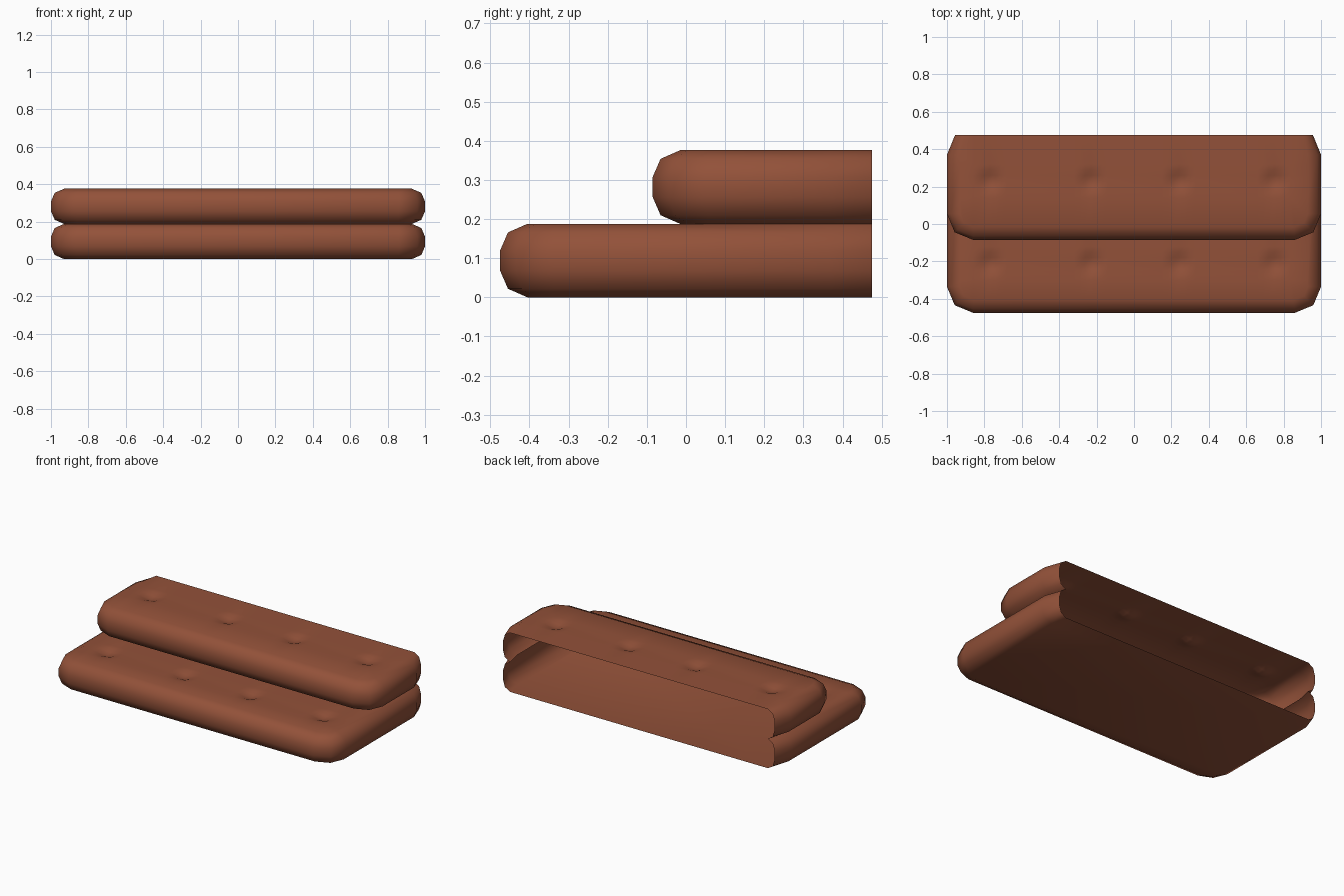
import bpy, bmesh, math
from mathutils import Vector

if "Cube" in bpy.data.objects:
    bpy.data.objects.remove(bpy.data.objects["Cube"])

BACK = 0.475
BUTTON_X = (-0.77, -0.23, 0.24, 0.75)
# rounded cushion edge: (inset, height) from bottom to top
EDGE = [(0.07, 0.0), (0.02, 0.022), (0.0, 0.068), (0.0, 0.120), (0.02, 0.166), (0.07, 0.188)]

leather = bpy.data.materials.new("brown leather")
leather.diffuse_color = (0.29, 0.083, 0.041, 1)
leather.use_nodes = True
leather.node_tree.nodes["Principled BSDF"].inputs["Base Color"].default_value = leather.diffuse_color


def outline(front, inset):
    """Half-open plan outline from left back, round the front, to right back."""
    r, cx, cy = 0.14, 0.86, front + 0.14
    right = [(cx + (r - inset) * math.sin(a), cy - (r - inset) * math.cos(a))
             for a in (0, math.pi / 4, math.pi / 2)]
    right += [(1 - inset, 0.37), (0.957 - 0.7 * inset, BACK)]
    return [(-x, y) for x, y in reversed(right)] + right


def cushion(name, front, z0, button_y, bottom, covered_from=None):
    bm = bmesh.new()
    rings = [[bm.verts.new((x, y, z0 + h)) for x, y in outline(front, i)] for i, h in EDGE]
    # rounded side wall, open at the back
    for a, b in zip(rings, rings[1:]):
        for k in range(len(a) - 1):
            bm.faces.new((a[k], a[k + 1], b[k + 1], b[k]))
    bm.faces.new(rings[-1])
    if bottom:
        bm.faces.new(rings[0][::-1])
    top = z0 + EDGE[-1][1]

    def top_faces():
        return [f for f in bm.faces if all(abs(v.co.z - top) < 1e-5 for v in f.verts)]

    def cut(co, no):
        fs = top_faces()
        geom = set(fs)
        for f in fs:
            geom.update(f.edges)
            geom.update(f.verts)
        bmesh.ops.bisect_plane(bm, geom=list(geom), dist=1e-5, plane_co=co, plane_no=no)

    # the part of the top hidden under the other cushion is open
    if covered_from is not None:
        cut((0, covered_from, top), (0, 1, 0))
        hidden = [f for f in top_faces() if f.calc_center_median().y > covered_from]
        bmesh.ops.delete(bm, geom=hidden, context='FACES_ONLY')
    # tufted button dimples
    steps = (-0.09, -0.06, -0.03, 0, 0.03, 0.06, 0.09)
    for d in steps:
        cut((0, button_y + d, top), (0, 1, 0))
    for bx in BUTTON_X:
        for d in steps:
            cut((bx + d, 0, top), (1, 0, 0))
    for v in {v for f in top_faces() for v in f.verts}:
        for bx in BUTTON_X:
            d = (Vector((v.co.x, v.co.y)) - Vector((bx, button_y))).length
            if d < 0.085:
                v.co.z -= 0.011 * (1 + math.cos(math.pi * d / 0.085))
    # faces outward
    bmesh.ops.recalc_face_normals(bm, faces=bm.faces[:])
    bm.normal_update()
    if sum(f.normal.z * f.calc_area() for f in bm.faces if f.calc_center_median().z > top - 0.03) < 0:
        bmesh.ops.reverse_faces(bm, faces=bm.faces[:])
    me = bpy.data.meshes.new(name)
    bm.to_mesh(me)
    bm.free()
    me.materials.append(leather)
    ob = bpy.data.objects.new(name, me)
    bpy.context.collection.objects.link(ob)
    bpy.ops.object.select_all(action='DESELECT')
    ob.select_set(True)
    bpy.context.view_layer.objects.active = ob
    bpy.ops.object.shade_smooth_by_angle(angle=math.radians(60))
    return ob


cushion("lower_cushion", -0.475, 0.0, -0.21, True, 0.05)
cushion("upper_cushion", -0.085, 0.188, 0.23, False)
